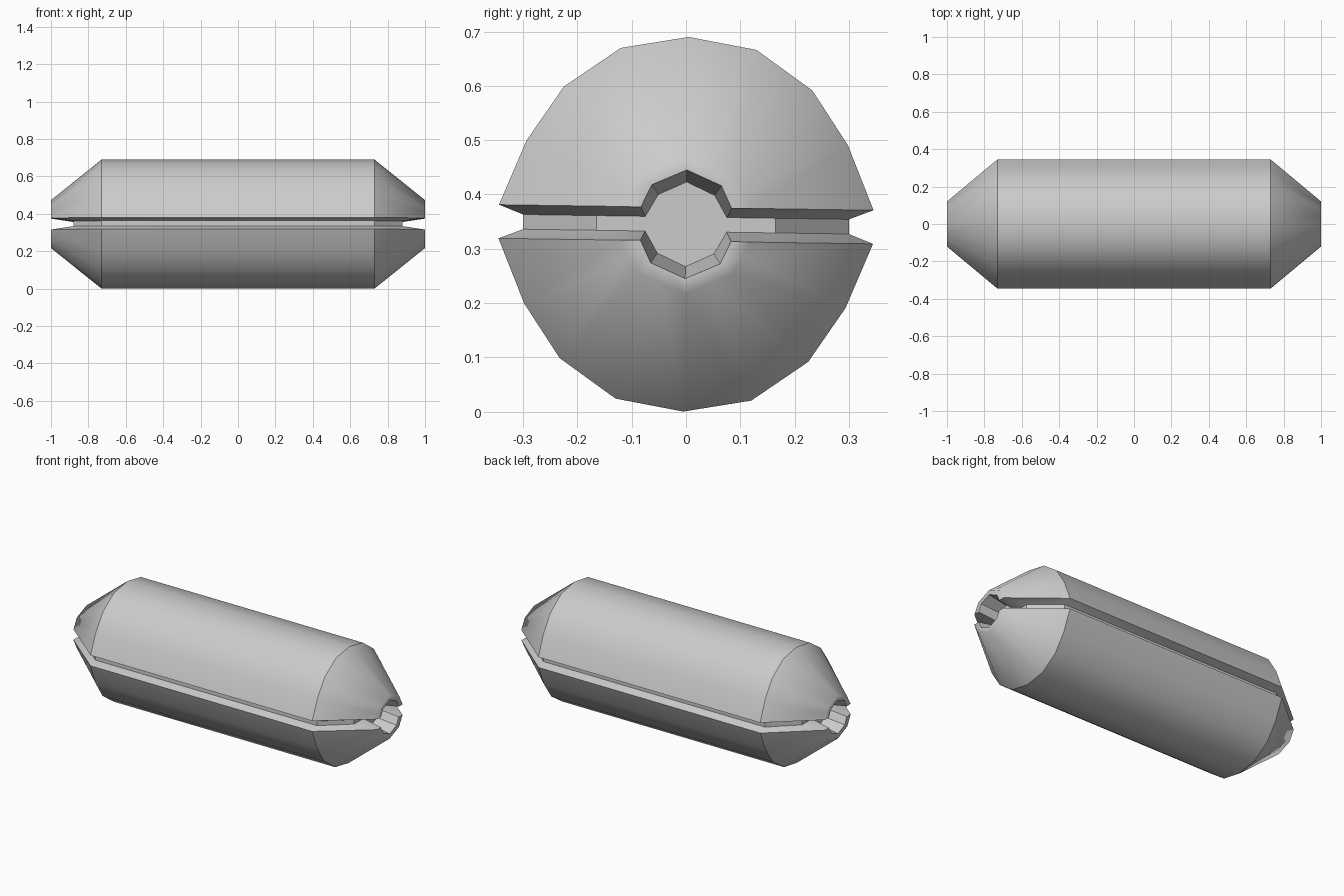
import bpy
import bmesh
import math
from mathutils import Matrix

cube = bpy.data.objects.get("Cube")
if cube:
    bpy.data.objects.remove(cube, do_unlink=True)

grey = bpy.data.materials.new("plain grey")
grey.use_nodes = True
colour = (0.6, 0.6, 0.6, 1)
grey.diffuse_color = colour
grey.node_tree.nodes["Principled BSDF"].inputs["Base Color"].default_value = colour

CENTRE = 0.345
TILT = math.radians(-0.85)
GAP = 0.0135          # half height of the slot at its floor
TIP_X, BODY_X, FLOOR_X = 1.0, 0.73, 0.88
TIP_FLOOR, SIDE_FLOOR = 0.165, 0.30

# Quarter profiles (y, z), from the slot up to the crown
body = [(0.345, 0.031), (0.296, 0.15), (0.229, 0.25), (0.125, 0.323), (0, 0.345)]
tip = [(0.12, 0.031), (0.088, 0.09), (0, 0.128)]
hole_rim = [(0.0835, 0.0305), (0.064, 0.072), (0, 0.1)]
hole_floor = [(0.075, GAP), (0.052, 0.054), (0, 0.078)]


def subdivide(points):
    """Add the midpoint of each segment."""
    out = [points[0]]
    for a, b in zip(points, points[1:]):
        out += [((a[0] + b[0]) / 2, (a[1] + b[1]) / 2), b]
    return out


def half_ring(points):
    """Mirror a quarter profile into a half ring."""
    return points + [(-y, z) for y, z in reversed(points[:-1])]


def finish(bm, name, turn=0.0):
    bmesh.ops.recalc_face_normals(bm, faces=bm.faces)
    place = Matrix.Translation((0, 0, CENTRE)) @ Matrix.Rotation(TILT + turn, 4, "X")
    bm.transform(place)
    mesh = bpy.data.meshes.new(name)
    bm.to_mesh(mesh)
    bm.free()
    mesh.materials.append(grey)
    obj = bpy.data.objects.new(name, mesh)
    bpy.context.collection.objects.link(obj)
    return obj


def make_shell(name, turn):
    bm = bmesh.new()
    right_end = [(FLOOR_X, subdivide(hole_floor)), (TIP_X, subdivide(hole_rim)),
                 (TIP_X, subdivide(tip)), (BODY_X, body)]
    stations = right_end + [(-x, p) for x, p in reversed(right_end)]
    rings = [[bm.verts.new((x, y, z)) for y, z in half_ring(p)] for x, p in stations]

    # Outer skin, end rims and end holes
    for a, b in zip(rings, rings[1:]):
        for i in range(len(a) - 1):
            bm.faces.new((a[i], a[i + 1], b[i + 1], b[i]))
    bm.faces.new(rings[0])
    bm.faces.new(rings[-1])

    # Bevelled lips running in to the slot floor
    for side, k in ((1, 0), (-1, -1)):
        edge = [r[k] for r in rings]
        floor = [bm.verts.new((x, side * y, GAP)) for x, y in
                 ((FLOOR_X, TIP_FLOOR), (BODY_X, SIDE_FLOOR),
                  (-BODY_X, SIDE_FLOOR), (-FLOOR_X, TIP_FLOOR))]
        bm.faces.new((edge[0], edge[1], floor[0]))
        bm.faces.new((edge[1], edge[2], floor[0]))
        for i in range(3):
            bm.faces.new((edge[i + 2], edge[i + 3], floor[i + 1], floor[i]))
        bm.faces.new((edge[5], edge[6], floor[3]))
        bm.faces.new((edge[6], edge[7], floor[3]))

    # Smooth skin, sharp at folds, with a soft transition around the tips
    for f in bm.faces:
        f.smooth = True
    bm.normal_update()
    bmesh.ops.recalc_face_normals(bm, faces=bm.faces)
    tip_verts = {v for r in (rings[2], rings[5]) for v in r}
    for e in bm.edges:
        soft_tip = all(v in tip_verts for v in e.verts)
        e.smooth = soft_tip or (e.is_manifold and e.calc_face_angle() < math.radians(30))
    return finish(bm, name, turn)


make_shell("upper_shell", 0.0)
make_shell("lower_shell", math.pi)

# Flat core that closes the slot
bm = bmesh.new()
quarter = [(FLOOR_X, TIP_FLOOR), (BODY_X, SIDE_FLOOR)]
upper_edge = quarter + [(-x, y) for x, y in reversed(quarter)]
plan = upper_edge + [(x, -y) for x, y in reversed(upper_edge)]
base = bm.faces.new([bm.verts.new((x, y, -GAP)) for x, y in plan])
top = bmesh.ops.extrude_face_region(bm, geom=[base], use_keep_orig=True)["geom"]
bmesh.ops.translate(bm, vec=(0, 0, 2 * GAP),
                    verts=[g for g in top if isinstance(g, bmesh.types.BMVert)])
finish(bm, "slot_core")
